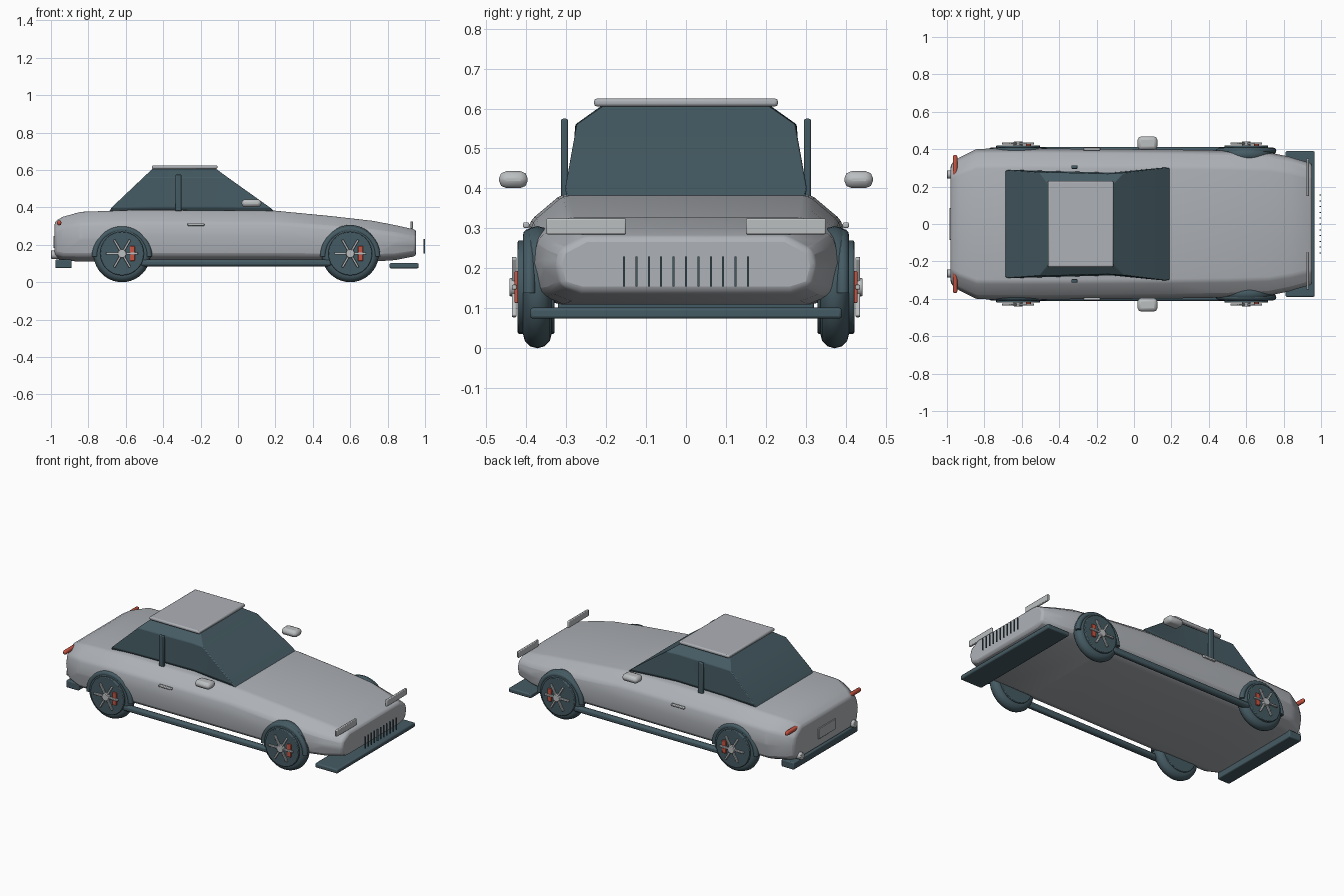
import bpy, bmesh
from math import pi, cos, sin, radians
from mathutils import Matrix

if "Cube" in bpy.data.objects:
    bpy.data.objects.remove(bpy.data.objects["Cube"])


def material(name, rgb):
    m = bpy.data.materials.new(name)
    m.use_nodes = True
    m.diffuse_color = (*rgb, 1)
    m.node_tree.nodes["Principled BSDF"].inputs["Base Color"].default_value = (*rgb, 1)
    return m


SILVER = material("silver paint", (0.42, 0.44, 0.47))
TRIM = material("light trim", (0.50, 0.52, 0.53))
TEAL = material("dark teal", (0.06, 0.105, 0.125))
RED = material("red", (0.58, 0.09, 0.055))


def finish(name, bm, mat, bevel=0, smooth=30, segments=2):
    bmesh.ops.recalc_face_normals(bm, faces=bm.faces)
    mesh = bpy.data.meshes.new(name)
    bm.to_mesh(mesh)
    bm.free()
    mesh.materials.append(mat)
    ob = bpy.data.objects.new(name, mesh)
    bpy.context.collection.objects.link(ob)
    if bevel:
        mod = ob.modifiers.new("rounded edges", "BEVEL")
        mod.width, mod.segments = bevel, segments
        mod.limit_method, mod.angle_limit = "ANGLE", radians(25)
    bpy.ops.object.select_all(action="DESELECT")
    ob.select_set(True)
    bpy.context.view_layer.objects.active = ob
    bpy.ops.object.shade_smooth_by_angle(angle=radians(smooth))
    return ob


def box(name, center, size, mat, bevel=0):
    bm = bmesh.new()
    bmesh.ops.create_cube(bm, size=1,
                          matrix=Matrix.Translation(center) @ Matrix.Diagonal((*size, 1)))
    return finish(name, bm, mat, bevel)


def cylinder(name, center, radius, depth, axis, mat, bevel=0, sides=32):
    turn = Matrix.Rotation(pi / 2, 4, "Y" if axis == "X" else "X")
    bm = bmesh.new()
    bmesh.ops.create_cone(bm, cap_ends=True, segments=sides, radius1=radius, radius2=radius,
                          depth=depth, matrix=Matrix.Translation(center) @ turn)
    return finish(name, bm, mat, bevel)


def loft(name, rings, mat, bevel, smooth=30):
    """Skin closed rings of equal length and cap both ends."""
    bm = bmesh.new()
    rows = [[bm.verts.new(p) for p in ring] for ring in rings]
    for a, b in zip(rows, rows[1:]):
        for i in range(len(a)):
            j = (i + 1) % len(a)
            bm.faces.new((a[i], a[j], b[j], b[i]))
    bm.faces.new(rows[0])
    bm.faces.new(rows[-1])
    return finish(name, bm, mat, bevel, smooth)


def arc_tube(name, center, major, minor, start, end, mat, steps=32, sides=12):
    """Round tube bent in the xz plane; a full turn makes a closed ring."""
    full = end - start > 2 * pi - 0.01
    bm = bmesh.new()
    rows = []
    for i in range(steps if full else steps + 1):
        a = start + (end - start) * i / steps
        row = []
        for k in range(sides):
            t = 2 * pi * k / sides
            r = major + minor * cos(t)
            row.append(bm.verts.new((center[0] + r * cos(a), center[1] + minor * sin(t),
                                     center[2] + r * sin(a))))
        rows.append(row)
    for a, b in zip(rows, rows[1:] + rows[:1] if full else rows[1:]):
        for k in range(sides):
            n = (k + 1) % sides
            bm.faces.new((a[k], a[n], b[n], b[k]))
    if not full:
        bm.faces.new(rows[0])
        bm.faces.new(rows[-1])
    return finish(name, bm, mat, smooth=60)


# Body shell: stations along the length (x, half width, bottom, top)
STATIONS = [(-0.98, 0.32, 0.13, 0.325), (-0.935, 0.355, 0.115, 0.35),
            (-0.84, 0.402, 0.11, 0.376), (-0.55, 0.404, 0.11, 0.386),
            (0.2, 0.398, 0.11, 0.382), (0.5, 0.393, 0.11, 0.353),
            (0.72, 0.383, 0.11, 0.328), (0.84, 0.358, 0.118, 0.305),
            (0.953, 0.325, 0.14, 0.28)]
SECTION = [(0.80, 0), (0.96, 0.12), (1, 0.48), (0.965, 0.76), (0.77, 1)]
rings = []
for x, w, low, high in STATIONS:
    half = [(x, w * u, low + (high - low) * v) for u, v in SECTION]
    rings.append(half + [(x, -y, z) for _, y, z in reversed(half)])
loft("body", rings, SILVER, 0.014, 40)

# Glass cabin: rings from the waist to the roof (height, then x and half width)
CABIN = [(0.36, [(-0.70, 0.28), (-0.46, 0.255), (-0.12, 0.245), (0.215, 0.295)]),
         (0.40, [(-0.675, 0.29), (-0.46, 0.284), (-0.12, 0.275), (0.17, 0.303)]),
         (0.56, [(-0.506, 0.277), (-0.44, 0.276), (-0.14, 0.268), (-0.055, 0.274)]),
         (0.608, [(-0.455, 0.21), (-0.42, 0.21), (-0.16, 0.205), (-0.12, 0.205)])]
rings = []
for z, pts in CABIN:
    rings.append([(x, y, z) for x, y in pts] + [(x, -y, z) for x, y in reversed(pts)])
loft("cabin_glass", rings, TEAL, 0.004, 20)
box("roof_panel", (-0.285, 0, 0.615), (0.35, 0.46, 0.02), SILVER, 0.007)

# Front and rear ends
box("front_splitter", (0.888, 0, 0.088), (0.155, 0.78, 0.028), TEAL, 0.007)
box("rear_bumper", (-0.933, 0, 0.098), (0.087, 0.64, 0.046), TEAL, 0.006)
box("rear_plate", (-0.983, 0, 0.215), (0.008, 0.17, 0.065), SILVER, 0.002)
for i in range(11):
    box(f"grille_bar_{i + 1}", (0.996, (i - 5) * 0.031, 0.192), (0.008, 0.005, 0.075), TEAL)

# Parts found on both sides
for side, s in (("left", 1), ("right", -1)):
    box(f"{side}_headlight", (0.929, s * 0.25, 0.305), (0.014, 0.20, 0.04), TRIM, 0.004)
    box(f"{side}_tail_light", (-0.956, s * 0.27, 0.317), (0.022, 0.20, 0.026), RED, 0.009)
    cylinder(f"{side}_exhaust", (-0.98, s * 0.265, 0.147), 0.022, 0.04, "X", TRIM, 0.003)
    box(f"{side}_mirror", (0.072, s * 0.432, 0.422), (0.105, 0.072, 0.042), TRIM, 0.018)
    box(f"{side}_door_handle", (-0.225, s * 0.4, 0.308), (0.09, 0.016, 0.014), TRIM, 0.004)
    box(f"{side}_door_pillar", (-0.318, s * 0.304, 0.477), (0.034, 0.018, 0.195), TEAL, 0.005)
    box(f"{side}_sill", (-0.01, s * 0.394, 0.103), (1.02, 0.036, 0.036), TEAL, 0.012)

    # Wheels with arches, six spokes and brake calipers
    for end, x in (("rear", -0.62), ("front", 0.60)):
        tag, z = f"{side}_{end}", 0.153
        arc_tube(f"{tag}_tyre", (x, s * 0.372, z), 0.117, 0.036, 0, 2 * pi, TEAL, 40)
        arc_tube(f"{tag}_arch", (x, s * 0.392, z - 0.015), 0.145, 0.016, 0, pi, TEAL, 20)
        cylinder(f"{tag}_disc", (x, s * 0.375, z), 0.117, 0.092, "Y", TEAL, 0.004)
        cylinder(f"{tag}_hub", (x, s * 0.428, z), 0.023, 0.028, "Y", TRIM, 0.003, 20)
        box(f"{tag}_caliper", (x + 0.055, s * 0.422, z), (0.027, 0.014, 0.08), RED, 0.003)
        for k in range(3):
            bar = box(f"{tag}_spokes_{k + 1}", (0, 0, 0), (0.17, 0.012, 0.012), TRIM, 0.003)
            bar.location = (x, s * 0.43, z)
            bar.rotation_euler.y = k * pi / 3
